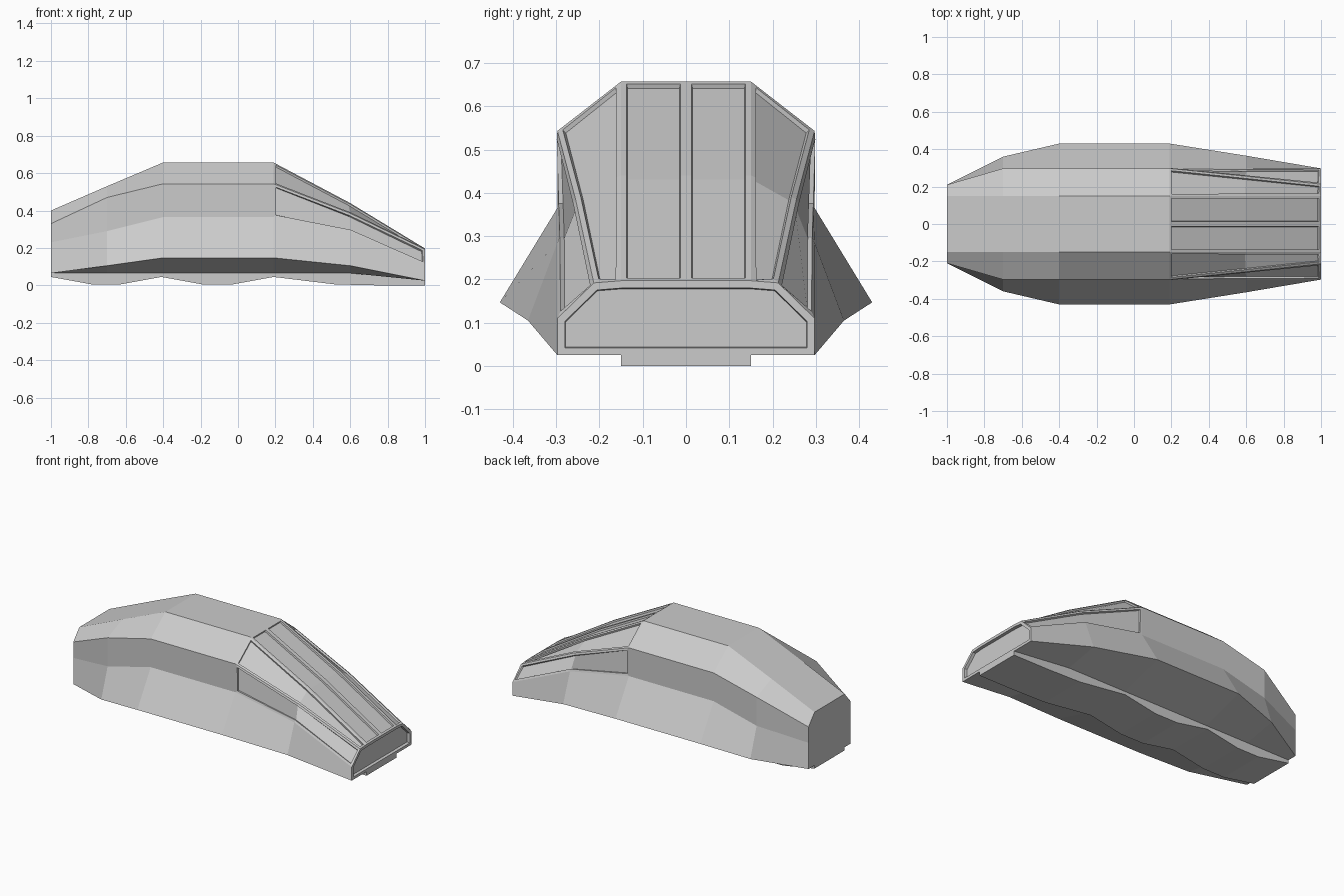
import bpy, bmesh

if "Cube" in bpy.data.objects:
    bpy.data.objects.remove(bpy.data.objects["Cube"])

# Hull stations: x, then half-section (y, z): roof edge, shoulder, waist, flare, keel line
STATIONS = [
    (-1.0, (0.15, 0.40), (0.21, 0.33), (0.21, 0.23), (0.21, 0.065), (0.15, 0.065)),
    (-0.7, (0.15, 0.53), (0.297, 0.47), (0.297, 0.29), (0.36, 0.105), (0.15, 0.065)),
    (-0.4, (0.15, 0.657), (0.297, 0.543), (0.297, 0.365), (0.43, 0.147), (0.15, 0.065)),
    (0.19, (0.15, 0.657), (0.297, 0.543), (0.297, 0.365), (0.43, 0.147), (0.15, 0.065)),
    (0.6, (0.15, 0.44), (0.255, 0.385), (0.297, 0.285), (0.365, 0.105), (0.15, 0.065)),
    (1.0, (0.15, 0.197), (0.213, 0.192), (0.297, 0.11), (0.297, 0.025), (0.15, 0.025)),
]


def finish(bm, name):
    mesh = bpy.data.meshes.new(name)
    bm.to_mesh(mesh)
    bm.free()
    obj = bpy.data.objects.new(name, mesh)
    bpy.context.collection.objects.link(obj)
    return obj


def recess(bm, faces, border, depth):
    """Inset a panel of faces, then sink it with near-vertical walls."""
    bmesh.ops.inset_region(bm, faces=faces, thickness=border, depth=0,
                           use_boundary=True, use_even_offset=True)
    bmesh.ops.inset_region(bm, faces=faces, thickness=0.002, depth=-depth,
                           use_boundary=True, use_even_offset=True)


# Hull: loft through the mirrored stations
bm = bmesh.new()
rings = []
for x, *half in STATIONS:
    ring = [(0, half[0][1])] + half + [(-y, z) for y, z in reversed(half)]
    rings.append([bm.verts.new((x, y, z)) for y, z in ring])
n = len(rings[0])
strips = []
for a, b in zip(rings, rings[1:]):
    strips.append([bm.faces.new((a[i], a[(i + 1) % n], b[(i + 1) % n], b[i]))
                   for i in range(n)])
tail = bm.faces.new(rings[0])
nose = bm.faces.new(rings[-1])
bmesh.ops.recalc_face_normals(bm, faces=bm.faces[:])

# Windscreen panes, corner panes and side windows on the two front strips
for i in (0, 1, 2, n - 1, n - 2, n - 3):
    recess(bm, [strips[3][i], strips[4][i]], 0.013, 0.01)
# Nose opening
recess(bm, [nose], 0.017, 0.018)
finish(bm, "hull")

# Keel: wavy underside rail
bottom = [(-1, 0.045), (-0.78, 0.005), (-0.63, 0.005), (-0.41, 0.045), (-0.19, 0.005),
          (-0.03, 0.005), (0.19, 0.045), (0.52, 0.005), (0.75, 0), (1, 0)]
profile = bottom + [(1, 0.025), (0.6, 0.065), (-1, 0.065)]
bm = bmesh.new()
side = bm.faces.new([bm.verts.new((x, -0.15, z)) for x, z in profile])
ext = bmesh.ops.extrude_face_region(bm, geom=[side], use_keep_orig=True)
bmesh.ops.translate(bm, vec=(0, 0.3, 0),
                    verts=[v for v in ext["geom"] if isinstance(v, bmesh.types.BMVert)])
bmesh.ops.recalc_face_normals(bm, faces=bm.faces[:])
finish(bm, "keel")
